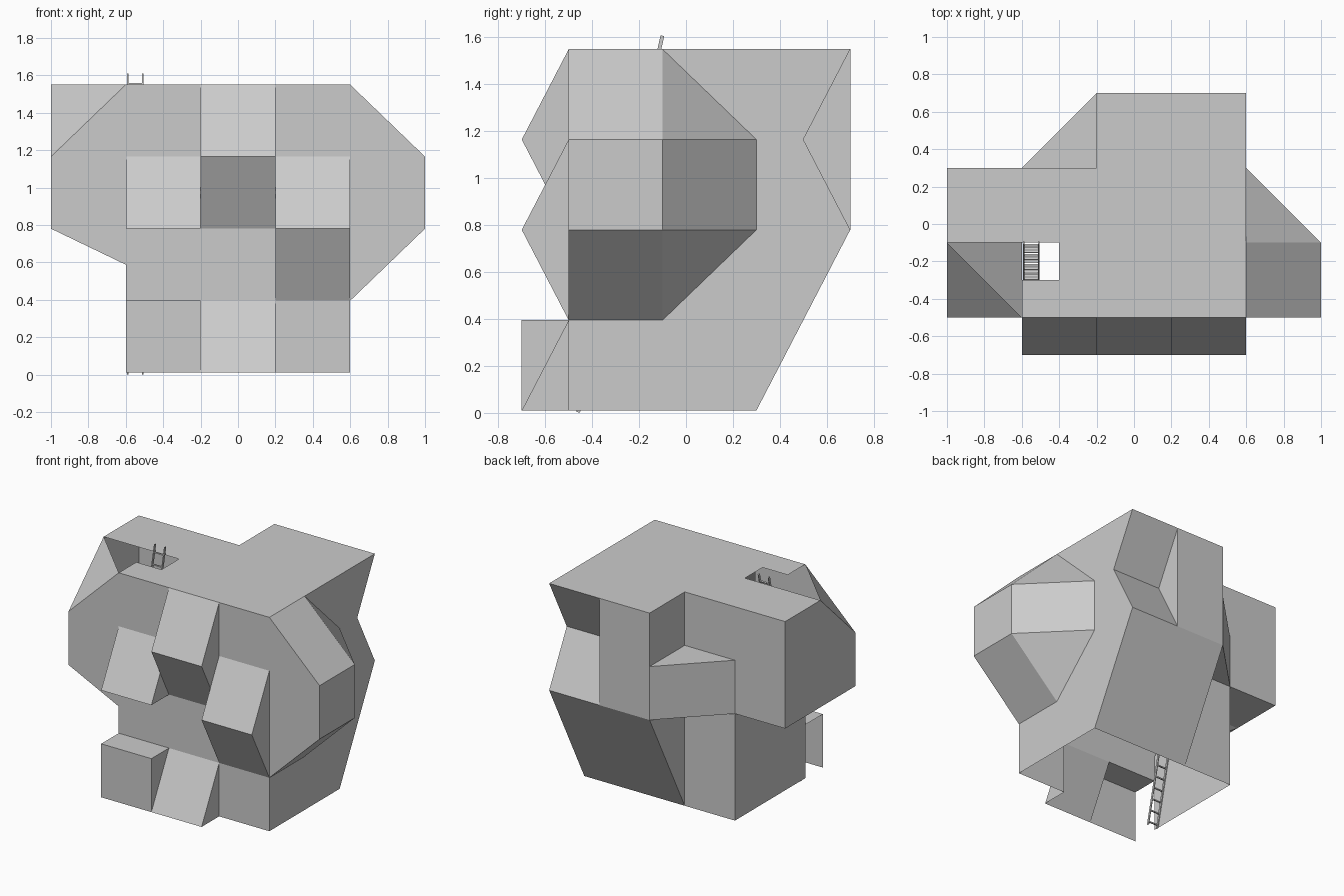
import bpy, bmesh
from mathutils import Vector

cube = bpy.data.objects.get("Cube")
if cube:
    bpy.data.objects.remove(cube)

# Single flat colour
GREY = (0.6, 0.6, 0.6, 1.0)
mat = bpy.data.materials.new("stone grey")
mat.use_nodes = True
mat.diffuse_color = GREY
for node in mat.node_tree.nodes:
    if node.type == 'BSDF_PRINCIPLED':
        node.inputs["Base Color"].default_value = GREY

# Module grid: columns across, rows deep, levels up
xa, xb, xc, xd, xe, xf = [-1 + 0.4 * i for i in range(6)]
ya, yb, yc, yd = [-0.5 + 0.4 * i for i in range(4)]
base, l1, l2, l3, top = [0.01 + 0.385 * i for i in range(5)]
bulge = ya - 0.2                 # front bumps
dent = yd - 0.2                  # back notch
cross = ((ya + bulge) / 2, (l2 + l3) / 2)   # where neighbouring bumps meet
CENTRE = Vector((0, 0, 0.78))


class Shell:
    """Collects flat panels and turns them into one thin-skinned object."""
    def __init__(self, name):
        self.name, self.bm = name, bmesh.new()

    def panel(self, pts, out=None):
        face = self.bm.faces.new([self.bm.verts.new(p) for p in pts])
        face.normal_update()
        out = Vector(out) if out else face.calc_center_median() - CENTRE
        if face.normal.dot(out) < 0:
            face.normal_flip()

    def side(self, x, yz, sign):
        self.panel([(x, y, z) for y, z in yz], (sign, 0, 0))

    def upright(self, y, xz, sign):
        self.panel([(x, y, z) for x, z in xz], (0, sign, 0))

    def strip(self, x0, x1, path):
        for (y0, z0), (y1, z1) in zip(path, path[1:]):
            self.bm.faces.new([self.bm.verts.new(p) for p in (
                (x0, y0, z0), (x1, y0, z0), (x1, y1, z1), (x0, y1, z1))])

    def finish(self):
        bmesh.ops.remove_doubles(self.bm, verts=self.bm.verts, dist=0.0005)
        mesh = bpy.data.meshes.new(self.name)
        self.bm.to_mesh(mesh)
        self.bm.free()
        mesh.materials.append(mat)
        obj = bpy.data.objects.new(self.name, mesh)
        bpy.context.collection.objects.link(obj)


# Front: three columns of bumps; the box at the foot is an open doorway
front = Shell("front_wall")
front.strip(xb, xc, [(bulge, base), (bulge, l1), (ya, l1), (ya, l2),
                     (bulge, l2), (ya, l3), (ya, top)])
front.strip(xc, xd, [(bulge, base), (ya, l1), (ya, l2), (bulge, l3), (ya, top)])
front.strip(xd, xe, [(ya, base), (ya, l1), (bulge, l2), (ya, l3), (ya, top)])
# Cheeks between the columns
middle_cheek = [cross, (bulge, l3), (ya, top), (ya, l3)]
front.side(xb, [(bulge, l2), (ya, l2), (ya, l3)], -1)
front.side(xc, [(bulge, base), (bulge, l1), (ya, l1)], 1)
front.side(xc, [(bulge, l2), (ya, l2), cross], 1)
front.side(xc, middle_cheek, -1)
front.side(xd, middle_cheek, 1)
front.side(xd, [(bulge, base), (ya, base), (ya, l1)], 1)
front.side(xd, [(ya, l1), (bulge, l2), cross, (ya, l2)], -1)
front.side(xe, [(ya, l1), (bulge, l2), (ya, l3)], 1)
front.finish()

# Back: leaning foot, upright middle, notched left column
back = Shell("back_wall")
back.strip(xc, xd, [(yd, top), (yd, l2), (yc, base)])
back.strip(xd, xe, [(yd, top), (dent, l3), (yd, l2), (yc, base)])
back.side(xd, [(yd, l2), (yd, top), (dent, l3)], 1)
back.side(xc, [(yc, base), (yd, l2), (yc, l2)], -1)
back.side(xc, [(yc, l3), (yd, l3), (yd, top), (yc, top)], -1)
back.upright(yc, [(xb, base), (xc, base), (xc, l2), (xb, l2)], 1)
back.upright(yc, [(xb, l3), (xc, l3), (xc, top), (xb, top)], 1)
back.finish()

# Corner wedge with a triangular ledge
wedge = Shell("corner_wedge")
wedge.panel([(xb, yc, l2), (xc, yd, l2), (xc, yd, l3), (xb, yc, l3)])
for level, up in ((l2, -1), (l3, 1)):
    wedge.panel([(xb, yc, level), (xc, yc, level), (xc, yd, level)], (0, 0, up))
wedge.finish()

# Left side wall around the arm
left = Shell("left_wall")
left.side(xe, [(ya, base), (yc, base), (yd, l2), (dent, l3), (yd, top),
               (yb, top), (yc, l3), (yc, l2), (yb, l1), (ya, l1)], 1)
left.finish()

# Left arm: faceted bulge
arm = Shell("left_arm")
arm.upright(ya, [(xe, l1), (xf, l2), (xf, l3), (xe, top)], -1)
arm.side(xf, [(ya, l2), (yb, l2), (yb, l3), (ya, l3)], 1)
arm.panel([(xf, yb, l2), (xe, yc, l2), (xe, yc, l3), (xf, yb, l3)])
for outer, inner in ((l2, l1), (l3, top)):
    arm.panel([(xf, ya, outer), (xf, yb, outer), (xe, yb, inner), (xe, ya, inner)])
    arm.panel([(xf, yb, outer), (xe, yc, outer), (xe, yb, inner)])
arm.finish()

# Right arm: overhanging block with a cut front corner
sag = (l1 + l2) / 2
arm = Shell("right_arm")
arm.upright(ya, [(xa, l2), (xb, sag), (xb, top), (xa, l3)], -1)
arm.upright(yc, [(xa, l2), (xb, l2), (xb, top), (xa, top)], 1)
arm.side(xa, [(yc, l2), (yc, top), (yb, top), (ya, l3), (ya, l2)], -1)
arm.panel([(xa, yb, top), (xa, ya, l3), (xb, ya, top)])
down = (0, 0, -1)
arm.panel([(xa, yb, l2), (xb, yb, l2), (xb, yc, l2), (xa, yc, l2)], down)
arm.panel([(xa, yb, l2), (xb, yb, l2), (xb, ya, sag)], down)
arm.panel([(xa, yb, l2), (xa, ya, l2), (xb, ya, sag)], down)
arm.finish()

# Right side wall below the arm
right = Shell("right_wall")
right.side(xb, [(ya, base), (yc, base), (yc, l2), (yb, l2), (ya, sag)], -1)
right.finish()

# Top platform with the climbing hatch
hatch_x, hatch_y = xb + 0.2, yb - 0.2
deck = Shell("top_platform")
deck.panel([(x, y, top) for x, y in (
    (xa, yc), (xa, yb), (hatch_x, yb), (hatch_x, hatch_y), (xb, hatch_y),
    (xb, ya), (xe, ya), (xe, yd), (xc, yd), (xc, yc))], (0, 0, 1))
deck.finish()

# Leaning ladder inside, rising through the hatch
foot, head = Vector((-0.55, -0.46, 0)), Vector((-0.55, -0.1, 1.61))
lean = (head - foot).to_track_quat('Z', 'X').to_matrix().to_4x4()


def bar(name, centre, size):
    bpy.ops.mesh.primitive_cube_add(size=1)
    obj = bpy.context.object
    obj.name = name
    for v in obj.data.vertices:
        v.co = lean @ Vector([c * s for c, s in zip(v.co, size)]) + centre
    obj.data.materials.append(mat)


length = (head - foot).length - 0.005
# Track axes: X up, Y along the rung
flip = lean.to_3x3() @ Vector((1, 0, 0))
across_x = abs(flip.x) > 0.5


def size(wide, deep, tall):
    return (wide, deep, tall) if across_x else (deep, wide, tall)


for offset, label in ((-0.04, "right"), (0.04, "left")):
    bar("ladder_rail_" + label, (foot + head) / 2 + Vector((offset, 0, 0)),
        size(0.007, 0.016, length))
rungs = 20
for i in range(rungs):
    bar("ladder_rung", foot.lerp(head, (i + 0.3) / rungs), size(0.08, 0.012, 0.008))
